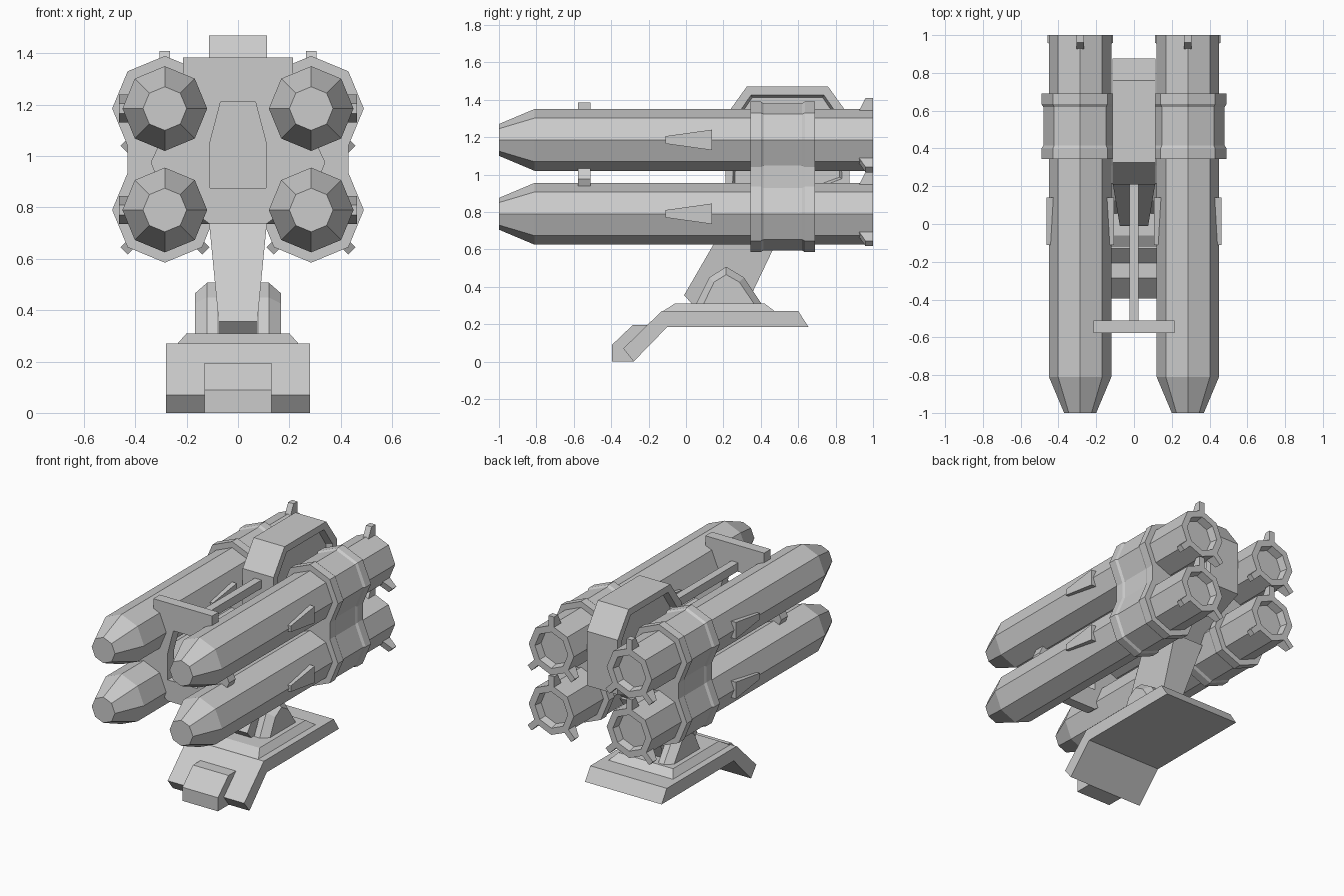
import bpy
import bmesh
from math import cos, sin, pi
from mathutils import Matrix

if "Cube" in bpy.data.objects:
    bpy.data.objects.remove(bpy.data.objects["Cube"], do_unlink=True)

grey = bpy.data.materials.new("light grey metal")
grey.use_nodes = True
COLOUR = (0.6, 0.6, 0.6, 1)
grey.diffuse_color = COLOUR
grey.node_tree.nodes["Principled BSDF"].inputs["Base Color"].default_value = COLOUR


def finish(bm, name):
    bmesh.ops.recalc_face_normals(bm, faces=bm.faces)
    mesh = bpy.data.meshes.new(name)
    bm.to_mesh(mesh)
    bm.free()
    mesh.materials.append(grey)
    obj = bpy.data.objects.new(name, mesh)
    bpy.context.scene.collection.objects.link(obj)
    return obj


def loft(name, rings):
    """Skin a list of equal-length vertex rings and cap both ends."""
    bm = bmesh.new()
    rows = [[bm.verts.new(p) for p in ring] for ring in rings]
    n = len(rows[0])
    for a, b in zip(rows, rows[1:]):
        for i in range(n):
            j = (i + 1) % n
            bm.faces.new((a[i], a[j], b[j], b[i]))
    bm.faces.new(rows[0])
    bm.faces.new(rows[-1])
    return finish(bm, name)


def side_prism(name, profile, x0, x1):
    """Extrude a (y, z) profile along x."""
    return loft(name, [[(x, y, z) for y, z in profile] for x in (x0, x1)])


def front_prism(name, profile, y0, y1):
    """Extrude an (x, z) profile along y."""
    return loft(name, [[(x, y, z) for x, z in profile] for y in (y0, y1)])


def box(name, x0, x1, y0, y1, z0, z1):
    return side_prism(name, [(y0, z0), (y1, z0), (y1, z1), (y0, z1)], x0, x1)


def octagon(cx, y, cz, r):
    return [(cx + r * cos(i * pi / 4), y, cz + r * sin(i * pi / 4)) for i in range(8)]


def mirror_x(obj):
    obj.modifiers.new("mirror", 'MIRROR').use_axis[0] = True


# Missiles with hollow tails, tail fins and side fins
MX = 0.285
LEVELS = {"upper": 1.185, "lower": 0.79}
BODY = [(-1, 0.085), (-0.81, 0.165), (1, 0.165), (1, 0.12), (0.95, 0.11)]
TAIL_FIN = [(0.92, 0.145), (0.96, 0.225), (1, 0.225), (1, 0.145)]
for level, cz in LEVELS.items():
    for side, cx in (("left", MX), ("right", -MX)):
        label = f"{level}_{side}"
        loft(f"missile_{label}", [octagon(cx, y, cz, r) for y, r in BODY])
        for k, angle in enumerate((0, 0.75 * pi, -0.75 * pi)):
            fin = side_prism(f"tail_fin_{label}_{k + 1}", TAIL_FIN, -0.02, 0.02)
            fin.data.transform(Matrix.Translation((cx, 0, cz)) @ Matrix.Rotation(angle, 4, 'Y'))
        side_prism(f"side_fins_{label}",
                   [(-0.11, cz - 0.02), (0.14, cz - 0.055), (0.14, cz + 0.055), (-0.11, cz + 0.02)],
                   cx - 0.178, cx + 0.178)

# Double clamps with raised rims
CLAMP = [(0.345, 0.205), (0.4, 0.205), (0.415, 0.195), (0.62, 0.195), (0.635, 0.205), (0.69, 0.205)]
for side, cx in (("left", MX), ("right", -MX)):
    for level, cz in LEVELS.items():
        loft(f"clamp_{level}_{side}", [octagon(cx, y, cz, r) for y, r in CLAMP])
    waist = []
    for y, r in CLAMP:
        w = r * cos(pi / 4)
        waist.append([(cx - w, y, 0.9), (cx + w, y, 0.9), (cx + w, y, 1.075), (cx - w, y, 1.075)])
    loft(f"clamp_waist_{side}", waist)

# Central pillar with sunken side panels
pillar = side_prism("pillar", [(0.21, 0.73), (0.21, 1.31), (0.325, 1.47), (0.76, 1.47),
                               (0.875, 1.31), (0.875, 0.95), (0.66, 0.86), (0.5, 0.73)], -0.113, 0.113)
bm = bmesh.new()
bm.from_mesh(pillar.data)
panels = [f for f in bm.faces if abs(f.normal.x) > 0.9]
bmesh.ops.inset_individual(bm, faces=panels, thickness=0.05, depth=0)
bmesh.ops.inset_individual(bm, faces=panels, thickness=0.015, depth=-0.04)
bm.to_mesh(pillar.data)
bm.free()

# Leaning arm, narrower at its foot
ARM = [(0.03, 0.31), (-0.01, 0.355), (0.21, 0.735), (0.53, 0.735), (0.365, 0.39), (0.33, 0.31)]
loft("arm", [[(s * (0.112 if z > 0.7 else 0.075), y, z) for y, z in ARM] for s in (-1, 1)])

# Front brace plate with an opening, and the strut behind it
mirror_x(front_prism("front_brace", [
    (0, 1.384), (0.215, 1.384), (0.215, 1.2), (0.3, 1.06), (0.34, 0.975), (0.3, 0.88), (0.11, 0.735),
    (0, 0.735), (0, 0.875), (0.11, 0.875), (0.11, 1.05), (0.068, 1.21), (0, 1.21)], -0.578, -0.51))
box("strut", -0.025, 0.025, -0.52, 0.22, 1.215, 1.27)

# Base plate with its bent foot, front block and raised step
side_prism("base", [(-0.335, 0.07), (-0.28, 0), (-0.1, 0.185), (0.655, 0.185), (0.6, 0.27), (-0.13, 0.27)],
           -0.28, 0.28)
side_prism("foot_block", [(-0.395, 0), (-0.395, 0.09), (-0.285, 0.195), (-0.15, 0.195), (-0.28, 0)],
           -0.13, 0.13)
loft("base_step", [[(-x, y0, z), (x, y0, z), (x, y1, z), (-x, y1, z)]
                   for x, y0, y1, z in ((0.24, -0.13, 0.48, 0.265), (0.2, -0.06, 0.42, 0.31))])

# Bevelled brackets either side of the arm
INNER = [(0.05, 0.3), (0.125, 0.45), (0.215, 0.507), (0.31, 0.45), (0.41, 0.3)]
OUTER = [(0.09, 0.3), (0.15, 0.425), (0.215, 0.465), (0.285, 0.425), (0.37, 0.3)]
mirror_x(loft("brackets", [[(x, y, z) for y, z in p]
                           for x, p in ((0.08, INNER), (0.12, INNER), (0.168, OUTER))]))
